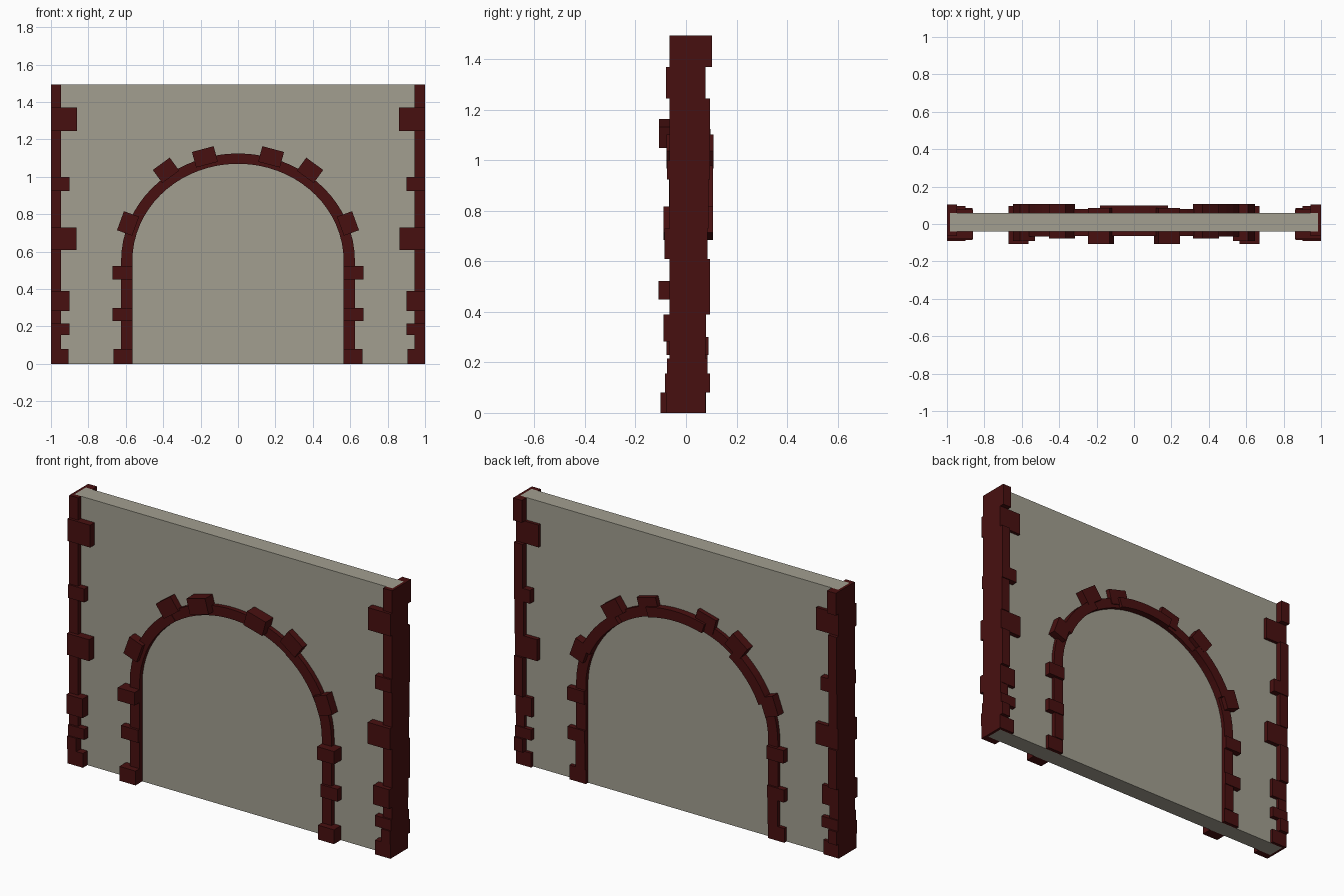
import bpy, bmesh, math
from mathutils import Matrix, Vector

if "Cube" in bpy.data.objects:
    bpy.data.objects.remove(bpy.data.objects["Cube"])


def material(name, rgb):
    m = bpy.data.materials.new(name)
    m.diffuse_color = (*rgb, 1)
    m.use_nodes = True
    m.node_tree.nodes["Principled BSDF"].inputs["Base Color"].default_value = m.diffuse_color
    return m


PLASTER = material("grey plaster", (0.36, 0.345, 0.28))
BRICK = material("dark red stone", (0.064, 0.005, 0.005))
W_FRONT, W_BACK, TOP = -0.04, 0.06, 1.495


def finish(name, bm, mat):
    bmesh.ops.recalc_face_normals(bm, faces=bm.faces)
    me = bpy.data.meshes.new(name)
    bm.to_mesh(me)
    bm.free()
    me.materials.append(mat)
    ob = bpy.data.objects.new(name, me)
    bpy.context.collection.objects.link(ob)


def box(bm, x0, x1, y0, y1, z0, z1, angle=0):
    """Box between limits, optionally turned about y around its centre."""
    c = Vector(((x0 + x1) / 2, (y0 + y1) / 2, (z0 + z1) / 2))
    s = Matrix.Diagonal((abs(x1 - x0), abs(y1 - y0), abs(z1 - z0), 1))
    r = Matrix.Rotation(-angle, 4, 'Y')
    bmesh.ops.create_cube(bm, size=1, matrix=Matrix.Translation(c) @ r @ s)


def mirrored(bm):
    """Copy everything to the -x side."""
    d = bmesh.ops.duplicate(bm, geom=bm.verts[:] + bm.edges[:] + bm.faces[:])
    for v in d["geom"]:
        if isinstance(v, bmesh.types.BMVert):
            v.co.x = -v.co.x


def band(bm, t0, t1, y0, y1):
    """Piece of the elliptical arch between two angles in degrees."""
    n = max(2, round((t1 - t0) / 5))
    rings = []
    for i in range(n + 1):
        t = math.radians(t0 + (t1 - t0) * i / n)
        c, s = math.cos(t), math.sin(t)
        pts = [(0.565 * c, y0, 0.55 + 0.52 * s), (0.625 * c, y0, 0.55 + 0.575 * s),
               (0.625 * c, y1, 0.55 + 0.575 * s), (0.565 * c, y1, 0.55 + 0.52 * s)]
        rings.append([bm.verts.new(p) for p in pts])
    for a, b in zip(rings, rings[1:]):
        for k in range(4):
            bm.faces.new((a[k], a[(k + 1) % 4], b[(k + 1) % 4], b[k]))
    bm.faces.new(rings[0])
    bm.faces.new(rings[-1])


# Solid wall
bm = bmesh.new()
box(bm, -0.985, 0.985, W_FRONT, W_BACK, 0, TOP)
finish("wall", bm, PLASTER)

# Stone plates closing the two wall ends
bm = bmesh.new()
box(bm, 0.985, 1, -0.065, 0.075, 0, TOP)
mirrored(bm)
finish("wall_end_plates", bm, BRICK)

# Corner stones: bottom, top, inner x, front y, back y
CORNER = [(0, .08, .905, -.08, .077), (.08, .155, .945, -.083, .095),
          (.155, .215, .90, -.075, .085), (.215, .283, .945, -.065, .078),
          (.283, .39, .90, -.09, .08), (.39, .61, .945, -.065, .095),
          (.61, .73, .863, -.085, .085), (.73, .925, .945, -.065, .09),
          (.925, 1.0, .90, -.075, .095), (1.0, 1.245, .945, -.065, .095),
          (1.245, 1.37, .86, -.08, .077), (1.37, TOP, .945, -.065, .103)]
# Jamb stones: bottom, top, outer x, front y, back y
JAMB = [(0, .08, .665, -.10, .08), (.08, .23, .625, -.065, .085),
        (.23, .30, .67, -.078, .09), (.30, .45, .625, -.065, .08),
        (.45, .523, .67, -.108, .095), (.523, .55, .625, -.065, .08)]
# Projecting arch stones: centre x, centre z, angle, length, front y, back y
ARCH = [(.588, .751, 20, .108, -.09, .107), (.385, 1.035, 54, .112, -.078, .108),
        (.177, 1.107, 75, .12, -.106, .085)]
# Plain arch pieces: start, end, front y, back y
BANDS = [(0, 22, -.065, .08), (22, 53, -.068, .107), (53, 73, -.065, .08)]

for side, wall_y, pick in (("front", W_FRONT, 0), ("back", W_BACK, 1)):
    bm = bmesh.new()
    for z0, z1, x, *ys in CORNER:
        box(bm, x, 1, wall_y, ys[pick], z0, z1)
    mirrored(bm)
    finish(side + "_corner_stones", bm, BRICK)

    bm = bmesh.new()
    for z0, z1, x, *ys in JAMB:
        box(bm, .565, x, wall_y, ys[pick], z0, z1)
    for cx, cz, deg, length, *ys in ARCH:
        box(bm, cx - .043, cx + .043, wall_y, ys[pick],
            cz - length / 2, cz + length / 2, math.radians(deg))
    for t0, t1, *ys in BANDS:
        band(bm, t0, t1, wall_y, ys[pick])
    mirrored(bm)
    # keystone piece spans the centre
    band(bm, 73, 107, wall_y, (-.065, .098)[pick])
    finish(side + "_arch_stones", bm, BRICK)
